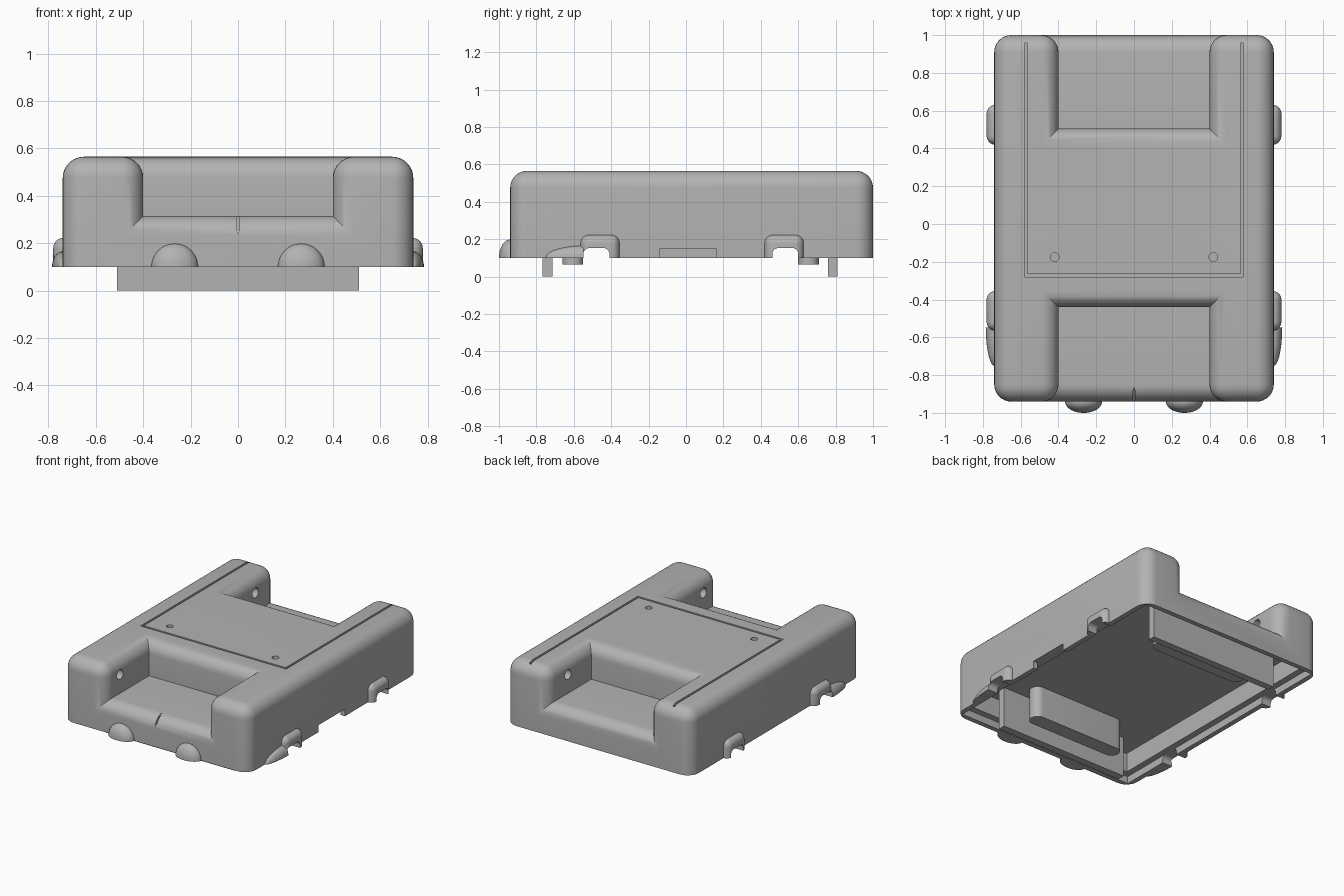
import bpy, bmesh, math
from mathutils import Matrix, Vector

cube = bpy.data.objects.get("Cube")
if cube:
    bpy.data.objects.remove(cube, do_unlink=True)

BASE, TOP, FLOOR, ROUND = 0.10, 0.565, 0.315, 0.09

grey = bpy.data.materials.new("plain grey")
grey.use_nodes = True
COLOUR = (0.45, 0.45, 0.45, 1)
grey.diffuse_color = COLOUR
grey.node_tree.nodes["Principled BSDF"].inputs["Base Color"].default_value = COLOUR


def finish(name, bm):
    bmesh.ops.recalc_face_normals(bm, faces=bm.faces)
    mesh = bpy.data.meshes.new(name)
    bm.to_mesh(mesh)
    bm.free()
    mesh.materials.append(grey)
    ob = bpy.data.objects.new(name, mesh)
    bpy.context.collection.objects.link(ob)
    return ob


def round_edges(bm, radius, rule, segments=8):
    edges = [e for e in bm.edges if rule(e)]
    bmesh.ops.bevel(bm, geom=edges, offset=radius, offset_type='OFFSET',
                    segments=segments, profile=0.5, affect='EDGES', clamp_overlap=True)


def box(name, x, y, z, radius=0, rule=None):
    bm = bmesh.new()
    size = Vector((x[1] - x[0], y[1] - y[0], z[1] - z[0]))
    mid = Vector((x[0] + x[1], y[0] + y[1], z[0] + z[1])) / 2
    bmesh.ops.create_cube(bm, size=1, matrix=Matrix.Translation(mid) @ Matrix.Diagonal(size).to_4x4())
    if radius:
        round_edges(bm, radius, rule)
    return finish(name, bm)


def cylinder(name, centre, radius, depth, axis='Z'):
    bm = bmesh.new()
    turn = Matrix.Rotation(math.pi / 2, 4, 'Y') if axis == 'X' else Matrix()
    bmesh.ops.create_cone(bm, cap_ends=True, segments=32, radius1=radius, radius2=radius,
                          depth=depth, matrix=Matrix.Translation(centre) @ turn)
    return finish(name, bm)


def bump(name, centre, radii, cuts):
    """Ellipsoid trimmed by planes given as (point, outward normal)."""
    bm = bmesh.new()
    bmesh.ops.create_uvsphere(bm, u_segments=48, v_segments=24, radius=1,
                              matrix=Matrix.Translation(centre) @ Matrix.Diagonal(radii).to_4x4())
    for point, normal in cuts:
        cut = bmesh.ops.bisect_plane(bm, geom=bm.verts[:] + bm.edges[:] + bm.faces[:],
                                     plane_co=point, plane_no=normal, clear_outer=True)
        rim = [g for g in cut["geom_cut"] if isinstance(g, bmesh.types.BMEdge)]
        bmesh.ops.holes_fill(bm, edges=rim, sides=0)
    return finish(name, bm)


def carve(ob, cutters):
    bpy.context.view_layer.objects.active = ob
    for c in cutters:
        c.hide_render = True
        mod = ob.modifiers.new("cut", 'BOOLEAN')
        mod.operation, mod.solver, mod.object = 'DIFFERENCE', 'EXACT', c
        bpy.ops.object.modifier_apply(modifier=mod.name)
        bpy.data.objects.remove(c, do_unlink=True)


def along(e, axis):
    d = e.verts[0].co - e.verts[1].co
    return abs(d[axis]) > 0.99 * d.length


def arches():
    """Cutters for the two pairs of side openings."""
    return [box("arch_cutter", (-0.9, 0.9), y, (0, 0.152), 0.03,
                lambda e: along(e, 0) and e.verts[0].co.z > 0.1)
            for y in ((-0.548, -0.41), (0.462, 0.60))]


# Body block with a bay cut in the front and in the back
body = box("body", (-0.74, 0.74), (-0.94, 1.0), (BASE, TOP))
carve(body, [box("bay_cutter", (-0.4, 0.4), y, (FLOOR, 1)) for y in ((-2, -0.44), (0.505, 2))])

# Round every outward edge except those round the open base
bm = bmesh.new()
bm.from_mesh(body.data)
bmesh.ops.dissolve_limit(bm, angle_limit=0.01, verts=bm.verts, edges=bm.edges)
bm.normal_update()
round_edges(bm, ROUND, lambda e: e.calc_face_angle_signed(0) > 0.1
            and max(v.co.z for v in e.verts) > BASE + 0.01)
bm.to_mesh(body.data)
bm.free()

# Stepped hollow underneath, side openings and the notch on one side
cutters = [box("lower_hollow", (-0.705, 0.705), (-0.905, 0.965), (0, 0.152)),
           box("upper_hollow", (-0.66, 0.66), (-0.86, 0.92), (0, 0.29)),
           box("side_notch", (0.6, 0.9), (-0.14, 0.16), (0, 0.15))] + arches()

# Seam on the front lip
lip = box("lip_cutter", (-0.005, 0.005), (-0.07, 0.07), (-0.05, 0.05))
lip.data.transform(Matrix.Translation((0, -0.938, 0.313)) @ Matrix.Rotation(math.pi / 4, 4, 'X'))
cutters.append(lip)

# Panel groove, screw holes and holes in the bay walls
groove_z = (TOP - 0.03, 0.7)
cutters.append(box("groove_cross", (-0.577, 0.577), (-0.28, -0.265), groove_z))
for s in (-1, 1):
    x = sorted((s * 0.565, s * 0.58))
    cutters += [box("groove_side", x, (-0.28, 0.957), groove_z),
                cylinder("screw_cutter", (s * 0.42, -0.175, TOP), 0.023, 0.05)]
    cutters += [cylinder("wall_hole_cutter", (s * 0.4, y, 0.45), 0.035, 0.16, 'X')
                for y in (-0.77, 0.77)]
carve(body, cutters)

parts = [body]
below = ((0, 0, BASE), (0, 0, -1))

for s, side in ((1, "left"), (-1, "right")):
    # Rounded hoods over the side openings
    for y, end in (((-0.564, -0.355), "front"), ((0.42, 0.63), "back")):
        hood = box(f"{side}_{end}_hood", sorted((s * 0.715, s * 0.78)), y, (BASE, 0.223), 0.045,
                   lambda e: any(v.co.z > 0.2 for v in e.verts) and any(abs(v.co.x) > 0.75 for v in e.verts)
                   and not along(e, 0) or along(e, 0) and e.verts[0].co.z > 0.2)
        carve(hood, arches())
        parts.append(hood)
    # Tapered fairing ahead of the front hood
    parts.append(bump(f"{side}_fairing", (s * 0.74, -0.54, BASE), (0.045, 0.21, 0.065),
                      [below, ((0, -0.548, 0), (0, 1, 0)), ((s * 0.72, 0, 0), (-s, 0, 0))]))
    # Domes on the front face
    parts.append(bump(f"{side}_front_dome", (s * 0.267, -0.94, BASE), (0.098, 0.06, 0.098),
                      [below, ((0, -0.92, 0), (0, 1, 0))]))

# Cross plates and rounded bars hanging under the body
for end, plate_y, bar_y in (("front", (-0.767, -0.714), (-0.66, -0.55)),
                            ("back", (0.76, 0.81), (0.60, 0.71))):
    parts.append(box(f"{end}_cross_plate", (-0.51, 0.51), plate_y, (0, 0.3)))
    parts.append(box(f"{end}_rounded_bar", (-0.37, 0.37), bar_y, (0.065, 0.3), 0.054,
                     lambda e: along(e, 2)))

bpy.ops.object.select_all(action='DESELECT')
for p in parts:
    p.select_set(True)
bpy.context.view_layer.objects.active = body
bpy.ops.object.shade_smooth_by_angle(angle=math.radians(30))
